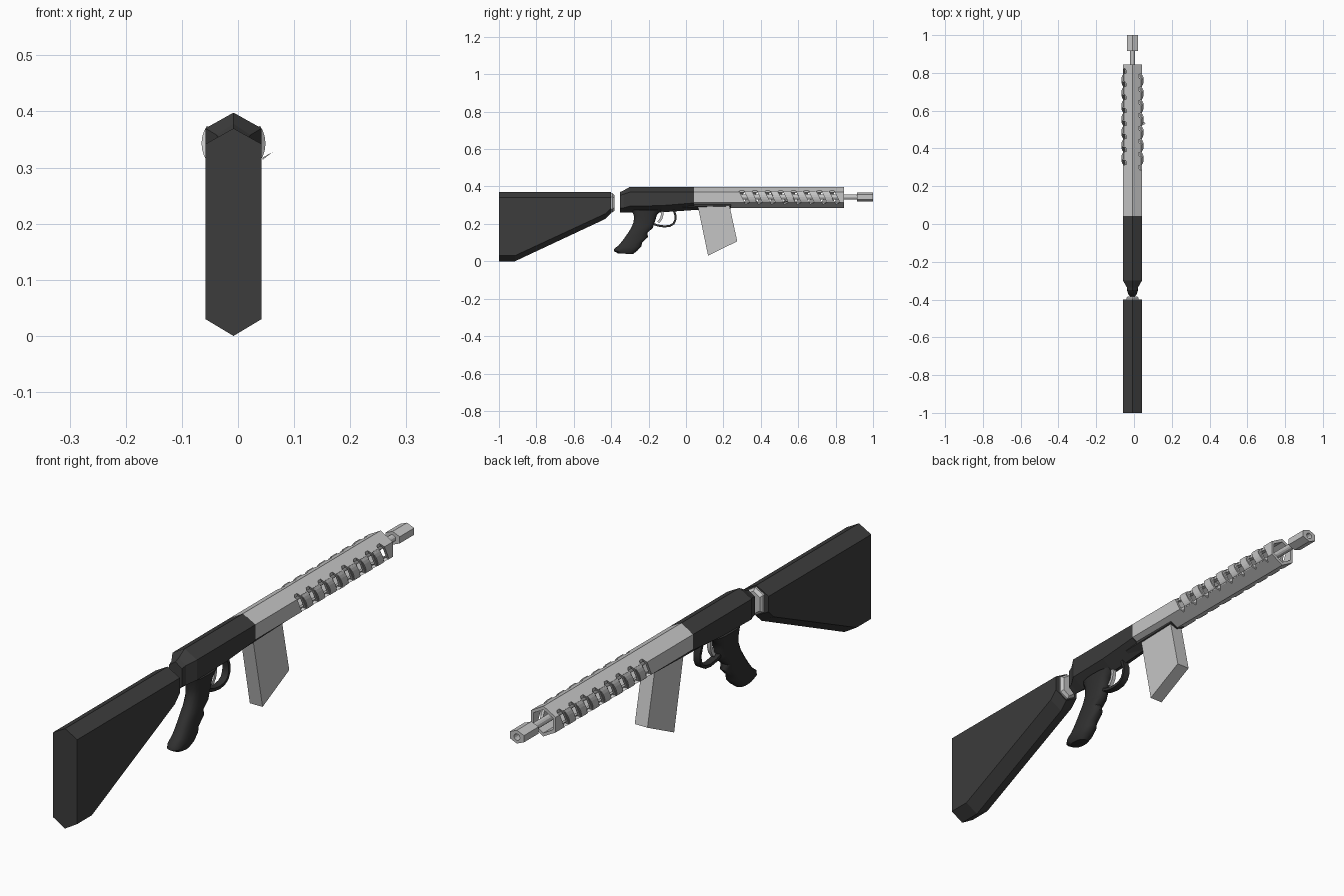
import bpy, bmesh, math
from mathutils import Matrix, Vector

if "Cube" in bpy.data.objects:
    bpy.data.objects.remove(bpy.data.objects["Cube"])

CX = -0.008   # centre line of the body
CZ = 0.343    # height of the barrel axis


def mat(name, v):
    m = bpy.data.materials.new(name)
    m.diffuse_color = (v, v, v, 1)
    m.use_nodes = True
    m.node_tree.nodes["Principled BSDF"].inputs["Base Color"].default_value = m.diffuse_color
    return m


CHAR = mat("charcoal", 0.045)
BLACK = mat("soft black", 0.03)
STEEL = mat("light steel", 0.56)


def finish(bm, name, material, smooth=False):
    bmesh.ops.recalc_face_normals(bm, faces=bm.faces)
    me = bpy.data.meshes.new(name)
    bm.to_mesh(me)
    bm.free()
    ob = bpy.data.objects.new(name, me)
    bpy.context.collection.objects.link(ob)
    me.materials.append(material)
    if smooth:
        for o in bpy.context.selected_objects:
            o.select_set(False)
        ob.select_set(True)
        bpy.context.view_layer.objects.active = ob
        bpy.ops.object.shade_smooth_by_angle(angle=math.radians(40))
    return ob


def loft(bm, rings, closed=False):
    rv = [[bm.verts.new(p) for p in r] for r in rings]
    n = len(rv[0])
    pairs = list(zip(rv, rv[1:])) + ([(rv[-1], rv[0])] if closed else [])
    for a, b in pairs:
        for i in range(n):
            j = (i + 1) % n
            bm.faces.new((a[i], a[j], b[j], b[i]))
    if not closed:
        bm.faces.new(rv[0])
        bm.faces.new(rv[-1])


def hexring(y, w, top, hi, lo, bot, slant=0):
    """Upright hexagon; slant shifts lower corners in y."""
    return [(CX, y, top), (CX + w, y, hi), (CX + w, y + slant, lo),
            (CX, y + slant, bot), (CX - w, y + slant, lo), (CX - w, y, hi)]


def hexbody(name, secs, material):
    bm = bmesh.new()
    loft(bm, [hexring(*s) for s in secs])
    return finish(bm, name, material)


def cylinder(name, r, y0, y1, material, n=12):
    bm = bmesh.new()
    loft(bm, [[(CX + r * math.cos(t * 2 * math.pi / n), y, CZ + r * math.sin(t * 2 * math.pi / n))
               for t in range(n)] for y in (y0, y1)])
    return finish(bm, name, material)


def cut(ob, cutter):
    m = ob.modifiers.new("cut", 'BOOLEAN')
    m.operation = 'DIFFERENCE'
    m.solver = 'EXACT'
    m.object = cutter
    bpy.context.view_layer.objects.active = ob
    bpy.ops.object.modifier_apply(modifier=m.name)
    bpy.data.objects.remove(cutter)


# Shoulder stock and its joint
hexbody("stock", [(-1, .05, .37, .342, .03, 0), (-.915, .05, .37, .342, .03, 0),
                  (-.43, .05, .37, .342, .255, .227), (-.40, .05, .37, .342, .285, .258)], CHAR)
hexbody("stock_joint", [(-.41, .033, .365, .345, .28, .262), (-.393, .033, .365, .345, .28, .262),
                        (-.383, .026, .355, .338, .288, .27)], STEEL)

# Receiver and the plate running forward beneath it
hexbody("receiver", [(-.354, .026, .37, .352, .285, .262), (-.335, .03, .378, .358, .285, .262),
                     (-.30, .05, .398, .37, .295, .262), (-.13, .05, .398, .37, .298, .262),
                     (.042, .05, .398, .37, .312, .274)], CHAR)
hexbody("lower_plate", [(-.02, .03, .33, .32, .29, .272), (.24, .03, .33, .32, .297, .283)], CHAR)

# Handguard: hex tube with slanted side slots
guard = hexbody("handguard", [(.04, .05, .398, .37, .314, .286), (.845, .05, .398, .37, .314, .286)], STEEL)
cut(guard, hexbody("bore_cutter", [(.27, .04, .385, .363, .322, .299), (.9, .04, .385, .363, .322, .299)], STEEL))
PITCH, TILT = .069, math.radians(26)
bm = bmesh.new()
for side in (1, -1):
    for k in range(8):
        y = .312 + PITCH * k
        M = (Matrix.Translation((CX + side * .058, y, .345)) @ Matrix.Rotation(side * TILT, 4, 'X')
             @ Matrix.Diagonal((.05, .024, .078, 1)))
        bmesh.ops.create_cube(bm, size=1, matrix=M)
cut(guard, finish(bm, "slot_cutter", STEEL))

# Curved ribs bulging between the slots
bm = bmesh.new()
for side in (1, -1):
    for k in range(7):
        y0 = .312 + PITCH * (k + .5)
        rings = []
        for i in range(7):
            a = math.radians(-34 + 68 * i / 6)
            y = y0 - side * math.tan(TILT) * .057 * math.sin(a)
            rings.append([(CX + side * r * math.cos(a), y + d, CZ + r * math.sin(a))
                          for r, d in ((.057, -.017), (.057, .017), (.046, .017), (.046, -.017))])
        loft(bm, rings)
finish(bm, "handguard_ribs", STEEL)

# Small burr on one rib
bm = bmesh.new()
bm.faces.new([bm.verts.new(p) for p in ((.044, .52, .314), (.044, .545, .318), (.062, .533, .328))])
finish(bm, "rib_burr", STEEL)

# Barrel and muzzle
cylinder("barrel", .013, .2, .93, STEEL)
muzzle = hexbody("muzzle", [(.915, .029, .368, .356, .331, .319), (1, .029, .368, .356, .331, .319)], STEEL)
cut(muzzle, cylinder("muzzle_cutter", .012, .95, 1.05, STEEL))

# Magazine
bm = bmesh.new()
loft(bm, [[(CX + s, y, z) for y, z in ((.062, .3), (.118, .03), (.274, .107), (.232, .3))]
          for s in (-.026, .026)])
finish(bm, "magazine", STEEL)

# Pistol grip: rounded rings from (rear y, rear z, front y, front z, half width)
bm = bmesh.new()
rings = []
for ry, rz, fy, fz, w in [(-.29, .275, -.125, .275, .032), (-.278, .24, -.155, .25, .03),
                          (-.28, .21, -.163, .222, .028), (-.295, .175, -.172, .195, .028),
                          (-.308, .155, -.178, .178, .029), (-.325, .13, -.207, .152, .028),
                          (-.34, .11, -.203, .13, .029), (-.36, .085, -.235, .1, .029),
                          (-.383, .068, -.238, .08, .031), (-.386, .055, -.262, .055, .03),
                          (-.365, .043, -.285, .038, .022)]:
    ring = []
    for i in range(16):
        t = 2 * math.pi * i / 16
        c, s = math.cos(t), math.sin(t)
        f = .5 + .5 * math.copysign(abs(c) ** .8, c)
        ring.append((CX + w * math.copysign(abs(s) ** .8, s), ry + (fy - ry) * f, rz + (fz - rz) * f))
    rings.append(ring)
loft(bm, rings)
finish(bm, "pistol_grip", BLACK, True)


def strap(name, pts, w, t, material):
    """Flat bar of width w and thickness t along a side-view path."""
    bm = bmesh.new()
    P = [Vector(p) for p in pts]
    rings = []
    for i, p in enumerate(P):
        d = (P[min(i + 1, len(P) - 1)] - P[max(i - 1, 0)]).normalized()
        n = Vector((-d.y, d.x)) * t / 2
        rings.append([(CX + sx * w, (p + sn * n).x, (p + sn * n).y)
                      for sx, sn in ((-1, -1), (1, -1), (1, 1), (-1, 1))])
    loft(bm, rings)
    return finish(bm, name, material, True)


# Trigger guard and trigger
strap("trigger_guard", [(-.175, .2), (-.15, .191), (-.115, .186), (-.085, .19), (-.066, .202),
                        (-.057, .222), (-.056, .245), (-.066, .275)], .013, .011, BLACK)
strap("trigger", [(-.128, .275), (-.127, .25), (-.133, .228), (-.148, .208)], .007, .013, STEEL)
